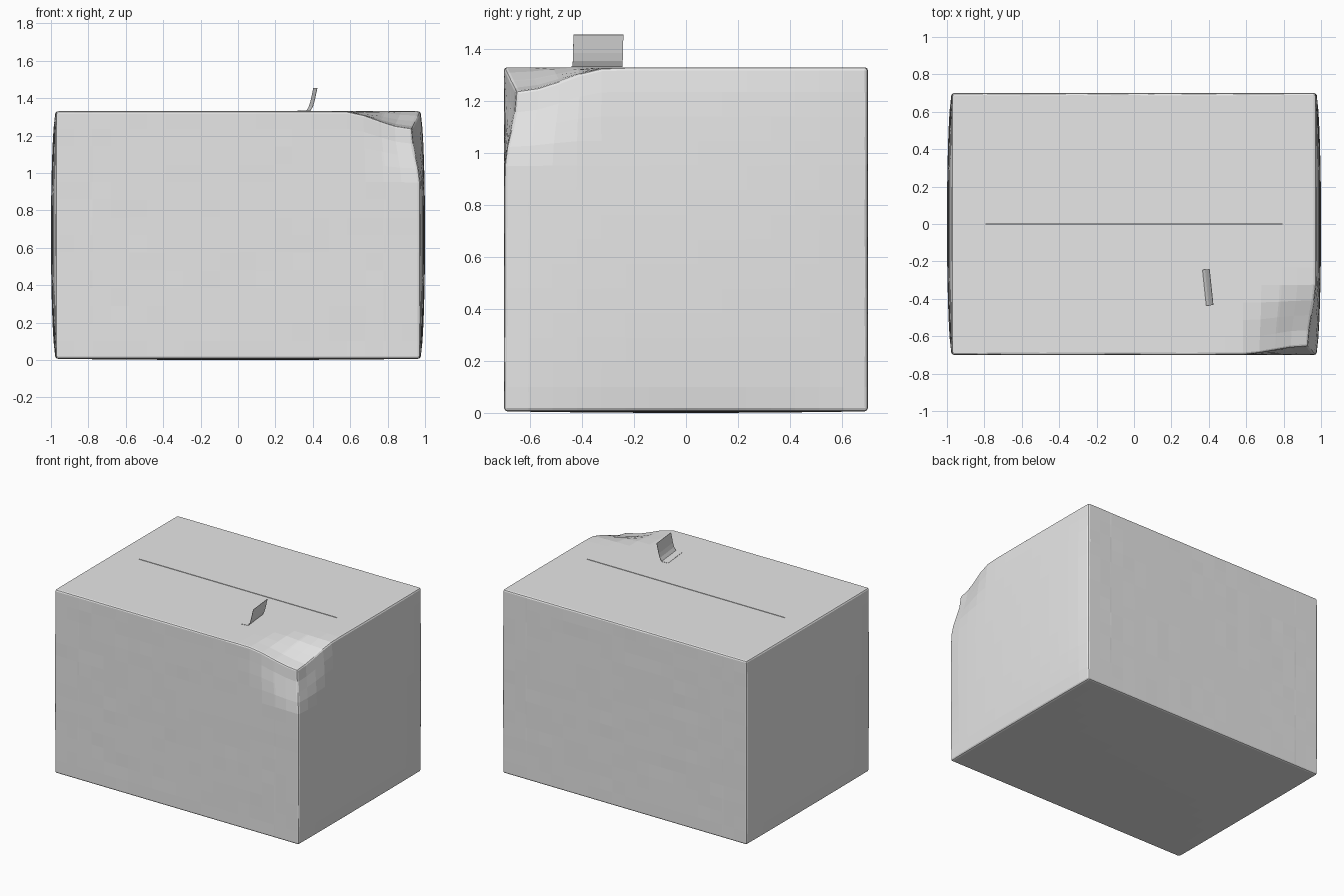
import bpy, bmesh, math, random
from mathutils import Vector, Matrix

random.seed(4)
if "Cube" in bpy.data.objects:
    bpy.data.objects.remove(bpy.data.objects["Cube"])

HX, HY, Z0, Z1 = 0.972, 0.70, 0.006, 1.33   # box half sizes, bottom and top


def make_material(name, value):
    mat = bpy.data.materials.new(name)
    mat.use_nodes = True
    colour = (value, value, value, 1)
    mat.diffuse_color = colour
    mat.node_tree.nodes["Principled BSDF"].inputs["Base Color"].default_value = colour
    return mat


card = make_material("plain grey card", 0.8)


def add_object(name, bm):
    bmesh.ops.recalc_face_normals(bm, faces=bm.faces)
    mesh = bpy.data.meshes.new(name)
    bm.to_mesh(mesh)
    bm.free()
    mesh.materials.append(card)
    obj = bpy.data.objects.new(name, mesh)
    bpy.context.collection.objects.link(obj)
    return obj


def cut(bm, axis, value):
    co, no = Vector(), Vector()
    co[axis], no[axis] = value, 1
    bmesh.ops.bisect_plane(bm, geom=bm.verts[:] + bm.edges[:] + bm.faces[:],
                           plane_co=co, plane_no=no)


# Carton: softened block, divided into even panels
bm = bmesh.new()
size = Matrix.Diagonal((2 * HX, 2 * HY, Z1 - Z0, 1))
bmesh.ops.create_cube(bm, size=1, matrix=Matrix.Translation((0, 0, (Z0 + Z1) / 2)) @ size)
bmesh.ops.bevel(bm, geom=bm.edges[:], offset=0.012, segments=2, profile=0.5,
                affect='EDGES')
for axis, low, high, count in ((0, -HX, HX, 20), (1, -HY, HY, 15), (2, Z0, Z1, 14)):
    for i in range(1, count):
        cut(bm, axis, low + (high - low) * i / count)

# Seam where the top flaps meet
SEAM_X, SEAM_Y = 0.79, 0.003
for s in (-1, 1):
    cut(bm, 0, s * SEAM_X)
    cut(bm, 1, s * SEAM_Y)
seam = [f for f in bm.faces if f.normal.z > 0.9
        and abs(f.calc_center_median().y) < SEAM_Y
        and abs(f.calc_center_median().x) < SEAM_X]
deep = bmesh.ops.extrude_face_region(bm, geom=seam)
bmesh.ops.delete(bm, geom=seam, context='FACES')
bmesh.ops.translate(bm, vec=(0, 0, -0.03),
                    verts=[v for v in deep["geom"] if isinstance(v, bmesh.types.BMVert)])

# Bulging ends, sagging base, slight unevenness and the crushed corner
corner = Vector((HX, -HY, Z1))
crush = Vector((-0.042, 0.045, -0.09))
for v in bm.verts:
    x, y, z = v.co
    across = max(0, 1 - (y / HY) ** 2)
    upright = max(0, 1 - ((2 * z - Z0 - Z1) / (Z1 - Z0)) ** 2)
    along = max(0, 1 - (x / HX) ** 2)
    near = max(0, 1 - (v.co - corner).length / 0.42)
    v.co.x += (x / HX) * 0.028 * math.sqrt(across * upright)
    if z < Z0 + 0.001:
        v.co.z -= 0.006 * along * across
    if abs(y) > SEAM_Y + 0.001 and z > 0.05:
        v.co.y += random.uniform(-0.0008, 0.0008)
    v.co += crush * near * near * (3 - 2 * near)
add_object("carton", bm)

# Peeled tape end: a strip lying on the lid that folds upright
bm = bmesh.new()
turn = Matrix.Rotation(math.radians(6), 4, 'Z')
origin = Vector((0.367, -0.245, 0))
profile = ((-0.05, Z1 + 0.001), (0, Z1 + 0.002), (0.014, 1.355), (0.023, 1.385), (0.038, 1.455))
rows = [[bm.verts.new(origin + turn @ Vector((u, w, z))) for w in (0, -0.193)]
        for u, z in profile]
for (a, b), (c, d) in zip(rows, rows[1:]):
    bm.faces.new((a, b, d, c))
tape = add_object("peeled_tape", bm)
thick = tape.modifiers.new("thickness", 'SOLIDIFY')
thick.thickness = 0.002
